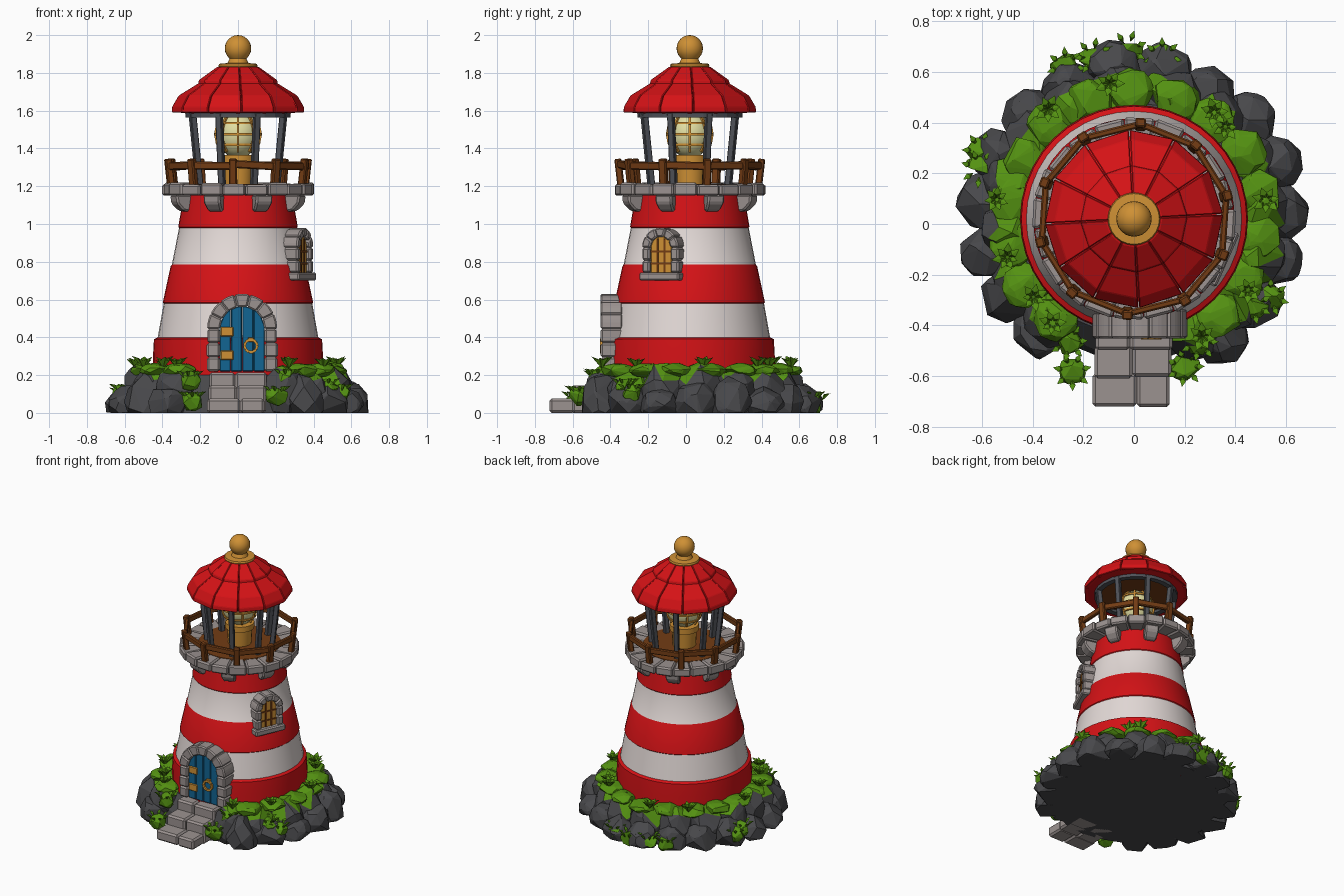
import bpy, bmesh, random
from math import sin, cos, pi, radians
from mathutils import Matrix, Vector

random.seed(4)
if "Cube" in bpy.data.objects:
    bpy.data.objects.remove(bpy.data.objects["Cube"])

PALETTE = {
    "red": (0.66, 0.006, 0.008), "cream": (0.76, 0.69, 0.67), "stone": (0.33, 0.29, 0.28),
    "rock": (0.065, 0.065, 0.07), "moss": (0.09, 0.29, 0.006), "gold": (0.62, 0.28, 0.035),
    "wood": (0.17, 0.045, 0.007), "blue": (0.006, 0.13, 0.29), "glass": (0.76, 0.73, 0.36),
    "iron": (0.08, 0.085, 0.1),
}
MATS = {}
for key, rgb in PALETTE.items():
    m = bpy.data.materials.new(key)
    m.use_nodes = True
    m.diffuse_color = (*rgb, 1)
    m.node_tree.nodes["Principled BSDF"].inputs["Base Color"].default_value = (*rgb, 1)
    MATS[key] = m

AXIS = Vector((0, 0.02, 0))  # tower axis


def polar(r, a, z):
    return AXIS + Vector((r * cos(a), r * sin(a), z))


class Part:
    """Collects solids into one named object."""
    def __init__(self, name, *mats):
        self.name, self.mats, self.bm = name, mats, bmesh.new()

    def add(self, tmp):
        mesh = bpy.data.meshes.new("tmp")
        tmp.to_mesh(mesh)
        tmp.free()
        self.bm.from_mesh(mesh)
        bpy.data.meshes.remove(mesh)

    def hull(self, pts, mat=0, bevel=0.0, M=Matrix(), rule=None):
        tmp = bmesh.new()
        verts = [tmp.verts.new(M @ Vector(p)) for p in pts]
        res = bmesh.ops.convex_hull(tmp, input=verts)
        loose = [v for v in tmp.verts if not v.link_faces]
        bmesh.ops.delete(tmp, geom=loose, context="VERTS")
        bmesh.ops.dissolve_limit(tmp, angle_limit=0.03, verts=tmp.verts[:], edges=tmp.edges[:])
        if bevel:
            bmesh.ops.bevel(tmp, geom=tmp.edges[:], offset=bevel, segments=1,
                            affect="EDGES", profile=0.5, clamp_overlap=True)
        bmesh.ops.recalc_face_normals(tmp, faces=tmp.faces[:])
        for f in tmp.faces:
            f.material_index = rule(f) if rule else mat
        self.add(tmp)

    def box(self, x0, x1, y0, y1, z0, z1, mat=0, bevel=0.0, M=Matrix()):
        self.hull([(x, y, z) for x in (x0, x1) for y in (y0, y1) for z in (z0, z1)], mat, bevel, M)

    def prism(self, outline, y0, y1, mat=0, bevel=0.0, M=Matrix()):
        self.hull([(x, y, z) for x, z in outline for y in (y0, y1)], mat, bevel, M)

    def wedge(self, profile, a0, a1, mat=0, bevel=0.0):
        self.hull([polar(r, a, z) for r, z in profile for a in (a0, a1)], mat, bevel)

    def beam(self, p, q, w, h, mat=0, bevel=0.0):
        d = (q - p).normalized()
        side = d.cross(Vector((0, 0, 1)))
        side = side.normalized() if side.length > 0.01 else Vector((1, 0, 0))
        up = side.cross(d)
        self.hull([e + side * i * w / 2 + up * j * h / 2
                   for e in (p, q) for i in (-1, 1) for j in (-1, 1)], mat, bevel)

    def lathe(self, profile, mats=None, n=32):
        tmp = bmesh.new()
        rings = [[tmp.verts.new(polar(r, 2 * pi * i / n, z)) for i in range(n)] for r, z in profile]
        for k, (a, b) in enumerate(zip(rings, rings[1:])):
            for i in range(n):
                j = (i + 1) % n
                f = tmp.faces.new((a[i], a[j], b[j], b[i]))
                f.material_index = mats[k] if mats else 0
        bmesh.ops.remove_doubles(tmp, verts=tmp.verts[:], dist=1e-5)
        bmesh.ops.recalc_face_normals(tmp, faces=tmp.faces[:])
        self.add(tmp)

    def boulder(self, c, size, n=40, mat=0, rule=None):
        pts = []
        for _ in range(n):
            d = Vector([random.gauss(0, 1) for _ in range(3)]).normalized()
            p = c + Vector([d[i] * size[i] for i in range(3)])
            pts.append((p.x, p.y, max(p.z, 0)))
        self.hull(pts, mat, 0, rule=rule)

    def blade(self, base, a, length, lean):
        out, side = Vector((cos(a), sin(a), 0)), Vector((-sin(a), cos(a), 0))
        mid = base + out * length * lean * 0.5 + Vector((0, 0, length * 0.6))
        tip = base + out * length * lean + Vector((0, 0, length * (1.1 - lean * 0.5)))
        self.hull([base, mid + side * length * 0.2, mid - side * length * 0.2, mid - out * 0.008, tip])

    def finish(self, smooth=False):
        mesh = bpy.data.meshes.new(self.name)
        self.bm.to_mesh(mesh)
        self.bm.free()
        for k in self.mats:
            mesh.materials.append(MATS[k])
        ob = bpy.data.objects.new(self.name, mesh)
        bpy.context.collection.objects.link(ob)
        if smooth:
            bpy.ops.object.select_all(action="DESELECT")
            ob.select_set(True)
            bpy.context.view_layer.objects.active = ob
            bpy.ops.object.shade_smooth_by_angle(angle=radians(35))


def turns(n, start=0.0):
    return [start + 2 * pi * i / n for i in range(n)]


def arch_frame(part, M, wi, wo, spring, y0, y1, sides, stones):
    """Stone blocks up both sides, then wedge stones around the arch."""
    for s in (-1, 1):
        for k in range(sides):
            part.box(s * wi, s * (wo + random.uniform(-0.004, 0.004)), y0, y1,
                     spring * k / sides, spring * (k + 1) / sides, 0, 0.01, M)
    for k in range(stones):
        a0, a1 = pi * k / stones, pi * (k + 1) / stones
        part.prism([(r * cos(a), spring + r * sin(a)) for r in (wi, wo)
                    for a in (a0, (a0 + a1) / 2, a1)], y0, y1, 0, 0.008, M)


def arch_planks(part, M, w, spring, y0, y1, n, mat):
    """Upright boards whose tops follow the arch."""
    for k in range(n):
        xs = [-w + 2 * w * (k + t) / n for t in (0.02, 0.33, 0.66, 0.98)]
        part.prism([(x, 0) for x in xs] + [(x, spring + max(w * w - x * x, 0) ** 0.5) for x in xs],
                   y0, y1, mat, 0.004, M)


# Tower with stripes; each band steps slightly inward
p = Part("tower", "red", "cream")
p.lathe([(0.45, 0.0), (0.45, 0.3), (0.445, 0.39), (0.425, 0.4), (0.393, 0.58), (0.398, 0.585),
         (0.357, 0.775), (0.35, 0.785), (0.312, 0.98), (0.316, 0.985), (0.285, 1.17)],
        [0, 0, 0, 1, 0, 0, 0, 1, 0, 0], 40)
p.finish(True)

# Gallery: stone ring, brackets, floor
p = Part("gallery_stones", "stone")
for a in turns(20, 0.1):
    r = random.uniform(0.392, 0.407)
    p.wedge([(0.26, 1.15), (r, 1.15), (0.26, 1.21), (r, random.uniform(1.208, 1.222))],
            a + 0.003, a + pi / 10 - 0.003, 0, 0.01)
for a in turns(8, pi / 8):
    p.wedge([(0.27, 1.06), (0.33, 1.07), (0.37, 1.11), (0.375, 1.155), (0.26, 1.155)],
            a - 0.13, a + 0.13, 0, 0.01)
p.finish()
p = Part("gallery_floor", "wood")
p.lathe([(0, 1.17), (0.275, 1.17), (0.275, 1.213), (0, 1.213)])
p.finish()

# Railing
p = Part("railing", "wood")
angles = turns(10, radians(14))
for i, a in enumerate(angles):
    p.beam(polar(0.365, a, 1.2), polar(0.382, a, 1.345), 0.042, 0.036, 0, 0.006)
    b = angles[(i + 1) % 10]
    p.beam(polar(0.375, a, 1.31 + random.uniform(-0.008, 0.008)),
           polar(0.375, b, 1.31 + random.uniform(-0.008, 0.008)), 0.026, 0.042, 0, 0.006)
p.finish()

# Lantern room posts and ring
p = Part("lantern_posts", "iron")
for a in turns(8, pi / 8):
    p.beam(polar(0.22, a, 1.2), polar(0.262, a, 1.59), 0.034, 0.034, 0, 0.004)
p.lathe([(0.24, 1.565), (0.278, 1.565), (0.278, 1.595), (0.24, 1.595), (0.24, 1.565)], n=24)
p.finish()

# Lamp: pedestal, globe and cage
p = Part("lamp_stand", "gold")
p.lathe([(0, 1.21), (0.078, 1.21), (0.084, 1.32), (0.097, 1.325), (0.097, 1.365), (0, 1.365)], n=20)
p.finish(True)
p = Part("lamp_globe", "glass")
p.lathe([(0.116 * sin(pi * k / 12), 1.475 - 0.125 * cos(pi * k / 12)) for k in range(13)], n=20)
p.finish(True)
p = Part("lamp_cage", "gold")
for z, r in ((1.42, 0.108), (1.475, 0.121), (1.535, 0.106)):
    p.lathe([(r - 0.01, z - 0.006), (r + 0.005, z - 0.006), (r + 0.005, z + 0.006),
             (r - 0.01, z + 0.006), (r - 0.01, z - 0.006)], n=20)
for a in turns(8):
    arc = [polar(0.12 * sin(t * pi / 8), a, 1.475 - 0.13 * cos(t * pi / 8)) for t in range(2, 8)]
    for u, v in zip(arc, arc[1:]):
        p.beam(u, v, 0.013, 0.013)
p.finish()

# Roof: two tiers of panels over a core, with a ball on top
p = Part("roof", "red", "wood")
p.lathe([(0, 1.583), (0.25, 1.583), (0.33, 1.592), (0.33, 1.62), (0.19, 1.74), (0.1, 1.81), (0, 1.82)],
        [1, 0, 0, 0, 0, 0], 12)
for a in turns(12, 0.06):
    a1 = a + pi / 6 - 0.012
    p.wedge([(0.24, 1.6), (0.352, 1.59), (0.35, 1.62), (0.315, 1.68), (0.19, 1.757)], a, a1, 0, 0.004)
    p.wedge([(0.1, 1.7), (0.213, 1.735), (0.208, 1.762), (0.11, 1.832), (0.05, 1.83)], a, a1, 0, 0.004)
p.finish()
p = Part("roof_ball", "gold")
p.lathe([(0, 1.81), (0.1, 1.826), (0.104, 1.836), (0.1, 1.848), (0.055, 1.852), (0.045, 1.875)]
        + [(0.07 * sin(pi * k / 12), 1.93 - 0.07 * cos(pi * k / 12)) for k in range(3, 13)], n=24)
p.finish(True)

# Door with frame, hinges and ring handle
D = Matrix.Translation((0.022, 0, 0.22))
p = Part("door_frame", "stone")
arch_frame(p, D, 0.118, 0.186, 0.225, -0.452, -0.335, 3, 7)
p.finish()
p = Part("door", "blue", "gold")
arch_planks(p, D, 0.12, 0.225, -0.436, -0.35, 4, 0)
for z in (0.085, 0.21):
    p.box(-0.115, -0.045, -0.443, -0.43, z - 0.026, z + 0.026, 1, 0.005, D)
ring = [Vector((0.068 + 0.034 * cos(a), -0.448, 0.355 + 0.034 * sin(a))) for a in turns(10)]
for u, v in zip(ring, ring[1:] + ring[:1]):
    p.beam(u, v, 0.014, 0.014, 1)
p.box(0.03, 0.062, -0.452, -0.43, 0.155, 0.18, 1, 0.004, D)
p.finish()

# Window with frame, sill, panes and bars
W = Matrix.Translation((0, 0.02, 0.74)) @ Matrix.Rotation(radians(66), 4, "Z")
p = Part("window_frame", "stone")
arch_frame(p, W, 0.06, 0.106, 0.135, -0.392, -0.29, 2, 5)
p.box(-0.115, 0.115, -0.405, -0.3, -0.04, 0.004, 0, 0.008, W)
p.finish()
p = Part("window", "gold", "wood")
arch_planks(p, W, 0.062, 0.135, -0.372, -0.3, 3, 0)
for z in (0.05, 0.115):
    p.box(-0.06, 0.06, -0.377, -0.36, z - 0.005, z + 0.005, 1, 0, W)
for x in (-0.021, 0.021):
    p.box(x - 0.005, x + 0.005, -0.377, -0.36, 0, 0.18, 1, 0, W)
p.finish()

# Front steps
p = Part("steps", "stone")
for y0, y1, top, x in ((-0.5, -0.38, 0.215, 0), (-0.61, -0.48, 0.145, -0.004), (-0.73, -0.59, 0.075, -0.012)):
    split = x + random.uniform(-0.03, 0.03)
    for a, b in ((x - 0.152, split), (split, x + 0.152)):
        p.box(a, b, y0 + random.uniform(0, 0.01), y1, 0, top, 0, 0.012)
p.finish()


def near_steps(c):
    return abs(c.x) < 0.21 and c.y < -0.3


# Rocky base: core, tall inner boulders with mossy tops, low outer boulders
p = Part("rocks", "rock", "moss")
p.lathe([(0, 0), (0.56, 0), (0.54, 0.1), (0.46, 0.2), (0, 0.2)], n=24)


def mossy(f):
    c = f.calc_center_median() - AXIS
    return int(f.normal.z > 0.45 and c.z > 0.15 and c.xy.length < 0.56)


for a in turns(16, 0.1):
    c = polar(0.5, a, 0.1)
    if not near_steps(c):
        p.boulder(c, (0.125, 0.125, random.uniform(0.14, 0.175)), rule=mossy)
for a in turns(19, 0.05):
    c = polar(random.uniform(0.57, 0.6), a, 0.04)
    if not near_steps(c):
        p.boulder(c, (0.115, 0.115, random.uniform(0.1, 0.17)))
p.finish()

# Moss cushions, shrubs and grass tufts
p = Part("moss_cushions", "moss")
for a in turns(18, 0.2):
    c = polar(random.uniform(0.485, 0.51), a, 0.225)
    if not near_steps(c):
        p.boulder(c, (0.095, 0.095, 0.04), 36)
p.finish()
p = Part("shrubs_and_grass", "moss")
for deg, r, z in ((80, 0.65, 0.06), (92, 0.67, 0.05), (104, 0.66, 0.06), (114, 0.66, 0.05), (156, 0.66, 0.08),
                  (162, 0.64, 0.1), (-30, 0.62, 0.1), (-36, 0.58, 0.13), (-112, 0.65, 0.06),
                  (-71, 0.62, 0.09), (-62, 0.55, 0.18), (-118, 0.55, 0.17)):
    c = polar(r, radians(deg), z)
    p.boulder(c, (0.065, 0.055, 0.055), 22)
    for a in turns(7, random.random()):
        p.blade(c + Vector((cos(a), sin(a), 0.4)) * 0.03, a, 0.06, 0.8)
for deg in (8, 45, 53, 100, 128, 172, 197, 218, 232, 300, 328):
    c = polar(random.uniform(0.5, 0.55), radians(deg), 0.235)
    for a in turns(7, random.random()):
        p.blade(c, a, random.uniform(0.06, 0.09), 0.7)
p.finish()
